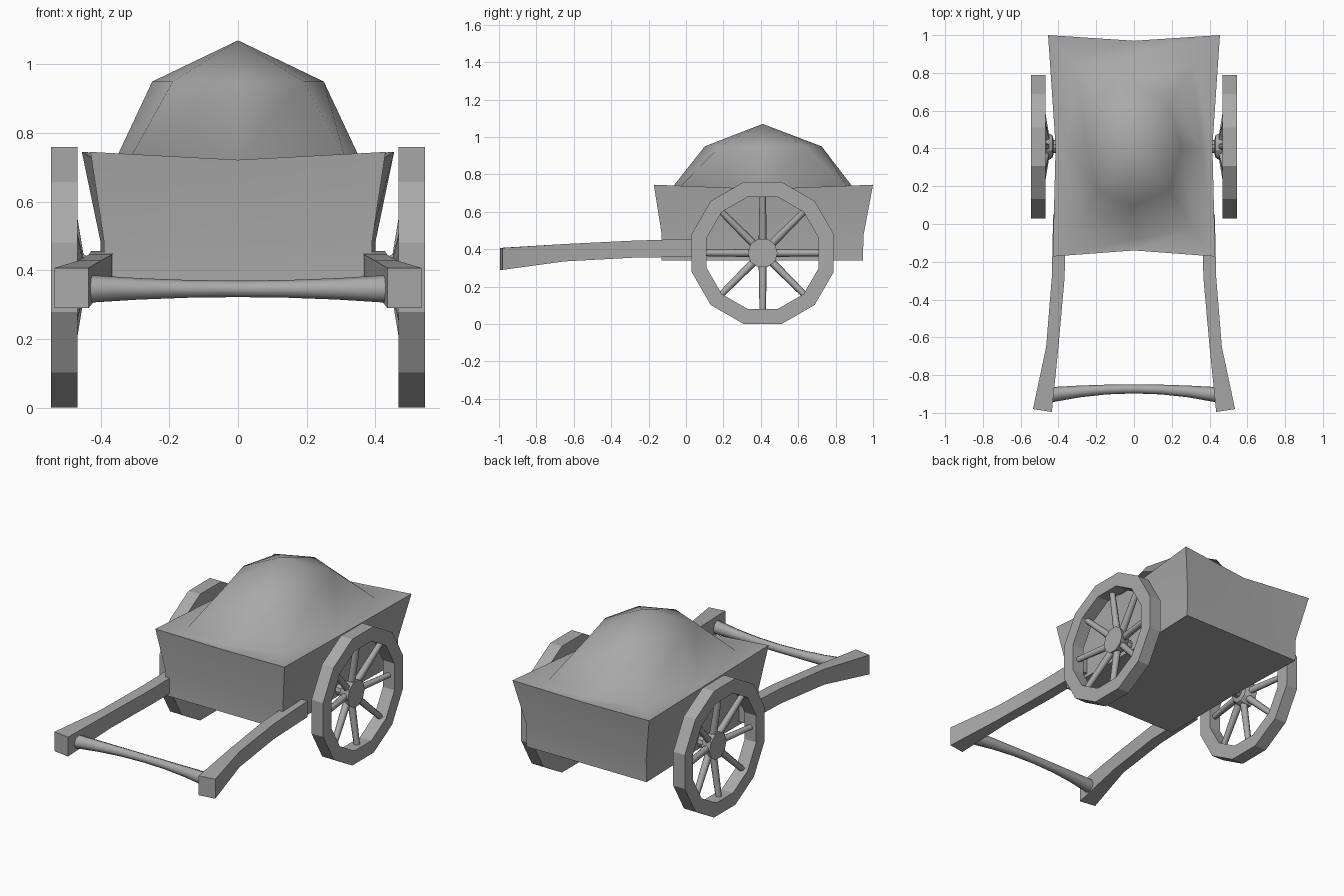
import bpy, bmesh, math
from mathutils import Vector

old = bpy.data.objects.get("Cube")
if old:
    bpy.data.objects.remove(old, do_unlink=True)

grey = bpy.data.materials.new("plain grey")
grey.use_nodes = True
COLOUR = (0.4, 0.4, 0.4, 1)
grey.diffuse_color = COLOUR
grey.node_tree.nodes["Principled BSDF"].inputs["Base Color"].default_value = COLOUR

AXLE_Y, AXLE_Z = 0.41, 0.38


def loft(name, rings, closed=False, caps=True, apex=None, angle=30):
    """Skin a list of equal-length point rings into one object."""
    bm = bmesh.new()
    loops = [[bm.verts.new(p) for p in r] for r in rings]
    pairs = list(zip(loops, loops[1:])) + ([(loops[-1], loops[0])] if closed else [])
    n = len(loops[0])
    for a, b in pairs:
        for i in range(n):
            j = (i + 1) % n
            bm.faces.new((a[i], a[j], b[j], b[i]))
    if apex:
        tip = bm.verts.new(apex)
        for i in range(n):
            bm.faces.new((loops[-1][i], loops[-1][(i + 1) % n], tip))
    elif caps and not closed:
        bm.faces.new(loops[0])
        bm.faces.new(loops[-1])
    bmesh.ops.recalc_face_normals(bm, faces=bm.faces)
    mesh = bpy.data.meshes.new(name)
    bm.to_mesh(mesh)
    bm.free()
    mesh.materials.append(grey)
    ob = bpy.data.objects.new(name, mesh)
    bpy.context.collection.objects.link(ob)
    bpy.ops.object.select_all(action='DESELECT')
    ob.select_set(True)
    bpy.context.view_layer.objects.active = ob
    bpy.ops.object.shade_smooth_by_angle(angle=math.radians(angle))
    return ob


def mirror(ob):
    """Repeat a part on the other side of the cart."""
    ob.modifiers.new("mirror", 'MIRROR').use_axis[0] = True


def outline(xf, xm, xb, yf, yfm, yb, ybm, zc, zm):
    """Eight points round the cart: four corners and four side middles."""
    return [(-xf, yf, zc), (0, yfm, zm), (xf, yf, zc), (xm, AXLE_Y, zm),
            (xb, yb, zc), (0, ybm, zm), (-xb, yb, zc), (-xm, AXLE_Y, zm)]


def disc(x, radius, sides, turn=0.0):
    """Ring of points round the axle."""
    return [(x, AXLE_Y + radius * math.cos(t), AXLE_Z + radius * math.sin(t))
            for t in (turn + 2 * math.pi * i / sides for i in range(sides))]


# Cart box, flaring to a sagging rim
rim = outline(0.43, 0.415, 0.455, -0.172, -0.14, 1.0, 0.97, 0.745, 0.722)
loft("cart_box", [
    outline(0.39, 0.385, 0.40, -0.13, -0.13, 0.945, 0.945, 0.34, 0.34),
    outline(0.39, 0.385, 0.40, -0.13, -0.125, 0.95, 0.945, 0.48, 0.48),
    rim], caps=False, angle=35)
loft("cart_floor", [
    outline(0.39, 0.385, 0.40, -0.13, -0.13, 0.945, 0.945, 0.34, 0.34),
    outline(0.2, 0.2, 0.2, 0.1, 0.1, 0.7, 0.7, 0.34, 0.34)])

# Heaped load under a cover
loft("load_cover", [
    rim,
    outline(0.31, 0.357, 0.31, -0.03, -0.08, 0.86, 0.90, 0.735, 0.722),
    outline(0.19, 0.25, 0.19, 0.18, 0.10, 0.64, 0.725, 0.95, 0.95)],
    apex=(0, AXLE_Y, 1.07), angle=75)

# Curved pull shafts: y, inner x, outer x, bottom z, top z
shaft = [(-0.99, 0.435, 0.535, 0.29, 0.407), (-0.65, 0.40, 0.465, 0.335, 0.428),
         (-0.28, 0.367, 0.435, 0.355, 0.446), (0.05, 0.363, 0.428, 0.36, 0.456)]
rings = [[(a, y, b), (c, y, b), (c, y, d), (a, y, d)] for y, a, c, b, d in shaft]
rings[0] = [(x, y + (0.015 if x > 0.5 else 0) - 0.005, z) for x, y, z in rings[0]]
mirror(loft("pull_shaft", rings))

# Hand bar, thinner and bowed back in the middle
bar = []
for i in range(7):
    x = -0.43 + 0.86 * i / 6
    f = (x / 0.43) ** 2
    r = 0.024 + 0.016 * f
    bar.append([(x, -0.873 - 0.03 * f + r * math.cos(t), 0.346 + r * math.sin(t))
                for t in (math.pi * k / 4 for k in range(8))])
loft("hand_bar", bar, angle=50)

# Twelve-sided wheel rim
turn = math.pi / 12
mirror(loft("wheel_rim", [disc(0.468, 0.31, 12, turn), disc(0.468, 0.393, 12, turn),
                          disc(0.545, 0.393, 12, turn), disc(0.545, 0.31, 12, turn)],
            closed=True, angle=20))

# Hub and axle stub
mirror(loft("wheel_hub", [disc(0.37, 0.035, 10), disc(0.425, 0.035, 10),
                          disc(0.432, 0.06, 10), disc(0.45, 0.07, 10),
                          disc(0.50, 0.08, 10)]))

# Spokes, dished inwards to the hub and tapering outwards
for k in range(8):
    t = k * math.pi / 4
    out = Vector((0, math.cos(t), math.sin(t)))
    side = Vector((0, -math.sin(t), math.cos(t)))
    along = Vector((1, 0, 0))
    rings = []
    for reach, x, r in ((0.04, 0.465, 0.022), (0.32, 0.507, 0.017)):
        c = Vector((x, AXLE_Y, AXLE_Z)) + out * reach
        rings.append([c + r * (side * math.cos(s) + along * math.sin(s))
                      for s in (math.pi * m / 3 for m in range(6))])
    mirror(loft(f"wheel_spoke_{k + 1}", rings, angle=65))
